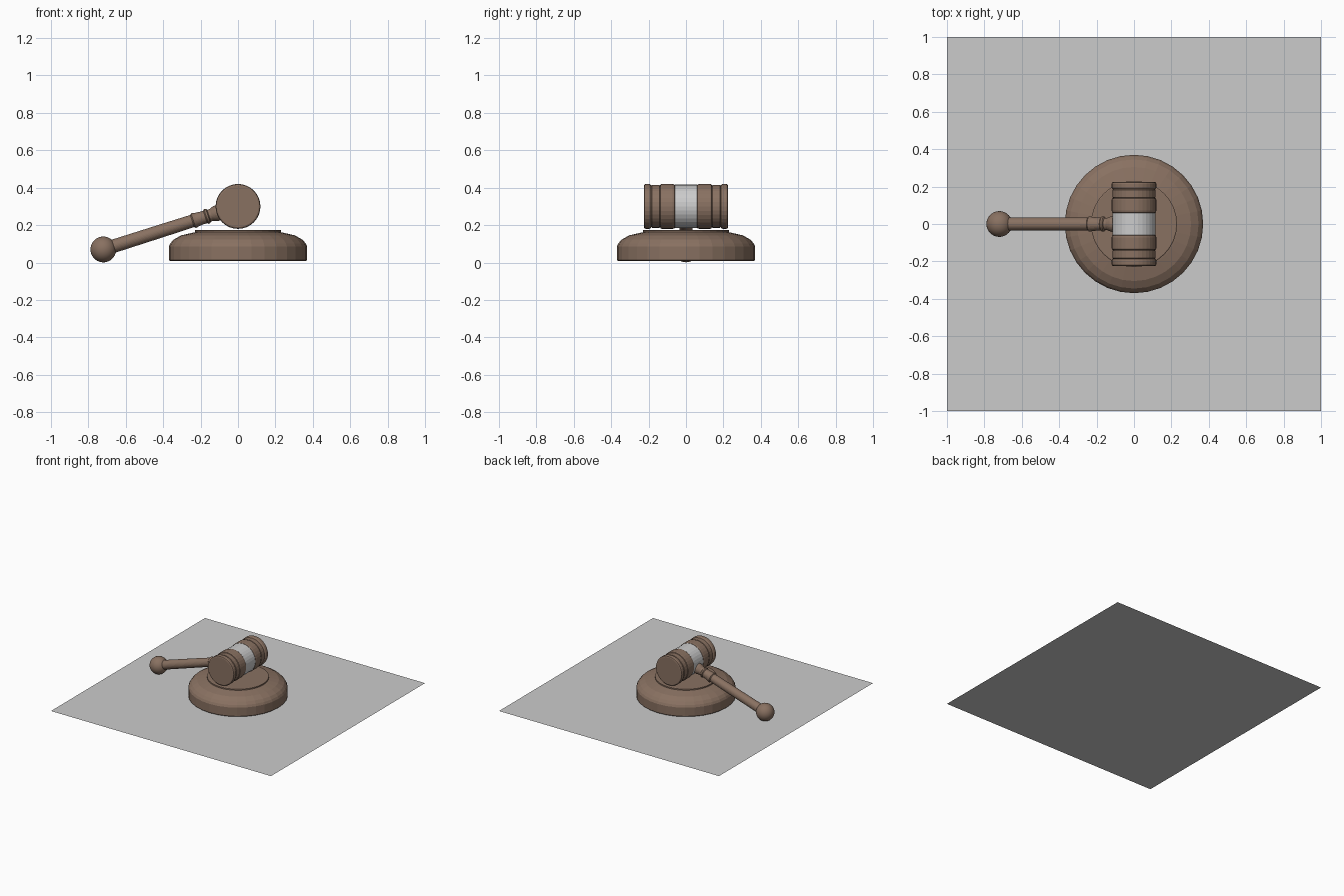
import bpy, bmesh, math
from mathutils import Vector, Matrix

if "Cube" in bpy.data.objects:
    bpy.data.objects.remove(bpy.data.objects["Cube"])


def material(name, color):
    m = bpy.data.materials.new(name)
    m.diffuse_color = (*color, 1)
    m.use_nodes = True
    m.node_tree.nodes["Principled BSDF"].inputs["Base Color"].default_value = m.diffuse_color
    return m


wood = material("wood", (0.25, 0.165, 0.12))
SEGMENTS = 32


def lathe(name, profile, origin=(0, 0, 0), axis=(0, 0, 1), mat=None):
    """Revolve (radius, height) points around an axis and cap both ends."""
    bm = bmesh.new()
    rings = []
    for r, h in profile:
        rings.append([bm.verts.new((r * math.cos(a), r * math.sin(a), h))
                      for a in (2 * math.pi * i / SEGMENTS for i in range(SEGMENTS))])
    for lo, hi in zip(rings, rings[1:]):
        for i in range(SEGMENTS):
            j = (i + 1) % SEGMENTS
            bm.faces.new((lo[i], lo[j], hi[j], hi[i]))
    bm.faces.new(rings[0][::-1])
    bm.faces.new(rings[-1])
    bmesh.ops.recalc_face_normals(bm, faces=bm.faces)
    turn = Vector((0, 0, 1)).rotation_difference(Vector(axis)).to_matrix().to_4x4()
    bm.transform(Matrix.Translation(origin) @ turn)
    me = bpy.data.meshes.new(name)
    bm.to_mesh(me)
    bm.free()
    ob = bpy.data.objects.new(name, me)
    bpy.context.collection.objects.link(ob)
    if mat:
        me.materials.append(mat)
    return ob


# Table surface
bpy.ops.mesh.primitive_plane_add(size=2)
bpy.context.object.name = "table_surface"

# Sound block with domed shoulder and raised striking disc
lathe("sound_block", [(0.363, 0.008), (0.37, 0.014), (0.37, 0.085), (0.362, 0.102),
                      (0.345, 0.122), (0.305, 0.145), (0.24, 0.16), (0.23, 0.162),
                      (0.23, 0.172), (0.225, 0.175)], mat=wood)

# Gavel head: half profile from the middle outwards, mirrored along the axis
head_center = Vector((0, 0, 0.3))
half = [(0.114, 0.06), (0.117, 0.062), (0.12, 0.072), (0.12, 0.13), (0.117, 0.136),
        (0.111, 0.139), (0.115, 0.143), (0.115, 0.182), (0.111, 0.186),
        (0.117, 0.19), (0.12, 0.195), (0.12, 0.214), (0.117, 0.222), (0.11, 0.225)]
lathe("gavel_head", [(r, -h) for r, h in reversed(half)] + half,
      head_center, (0, 1, 0), wood)

# Metal band around the middle of the head
lathe("metal_band", [(0.11, -0.06), (0.116, -0.06), (0.116, 0.06), (0.11, 0.06)],
      head_center, (0, 1, 0))

# Handle with turned collars, running down from the head to the knob
knob_center = Vector((-0.72, 0, 0.07))
lathe("handle", [(0.04, 0.05), (0.042, 0.125), (0.037, 0.14), (0.033, 0.15),
                 (0.033, 0.163), (0.04, 0.168), (0.041, 0.178), (0.035, 0.184),
                 (0.035, 0.205), (0.038, 0.235), (0.041, 0.245), (0.041, 0.25),
                 (0.034, 0.257), (0.035, 0.4), (0.036, 0.72)],
      head_center, knob_center - head_center, wood)

# Round knob at the end of the handle
bpy.ops.mesh.primitive_uv_sphere_add(segments=32, ring_count=16, radius=0.069,
                                     location=knob_center, rotation=(0, math.radians(72), 0))
knob = bpy.context.object
knob.name = "handle_knob"
knob.data.materials.append(wood)
bpy.ops.object.shade_smooth_by_angle(angle=math.radians(30))
